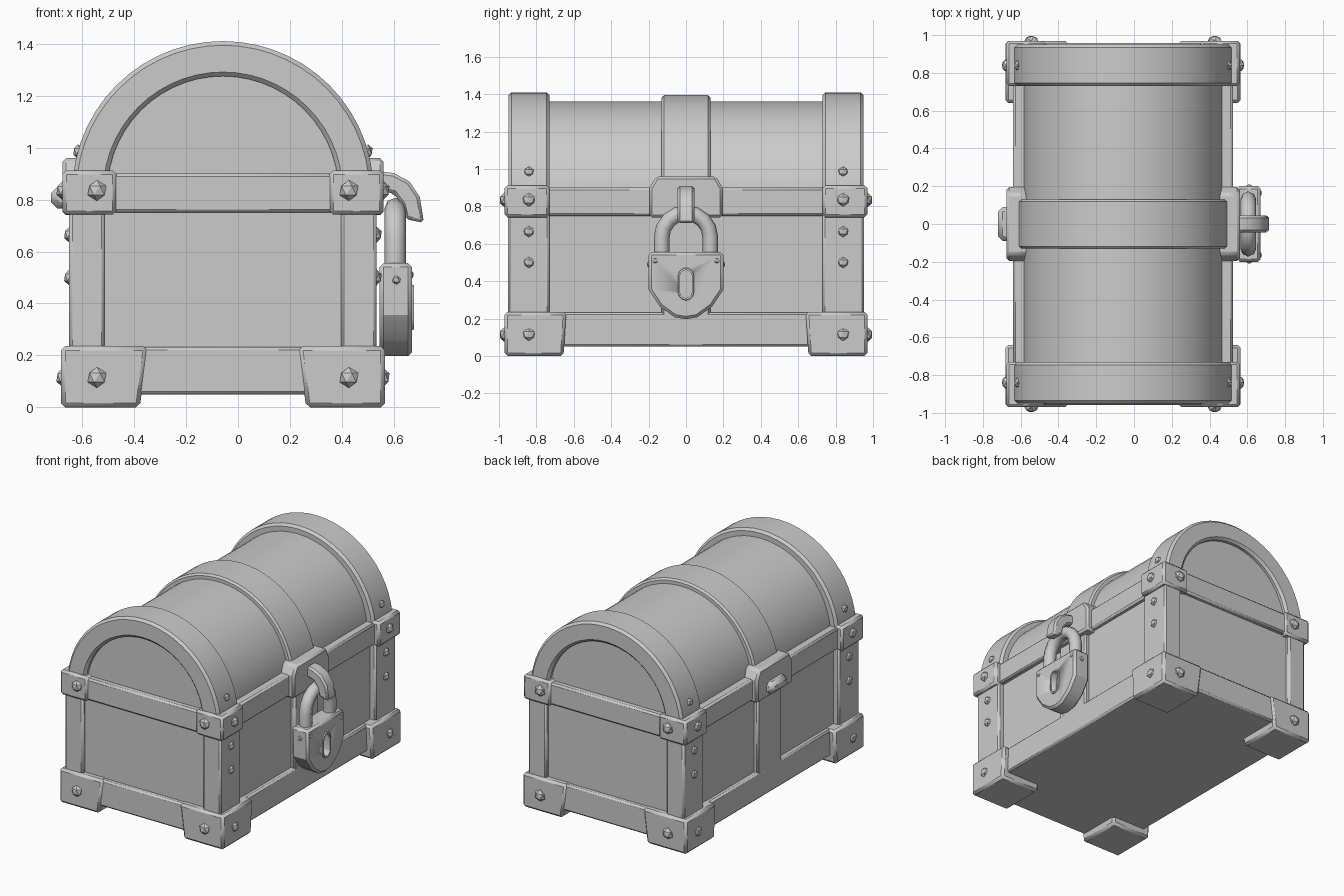
import bpy, bmesh, math
from mathutils import Vector

cube = bpy.data.objects.get("Cube")
if cube:
    bpy.data.objects.remove(cube, do_unlink=True)

CX = -0.058      # chest centre line
AXIS_Z = 0.83    # lid arch centre height
SIDES = (-1, 1)


def finish(name, bm, bevel=0.0, smooth=True):
    """Turn a bmesh into a bevelled, edge-aware smooth object."""
    bmesh.ops.recalc_face_normals(bm, faces=bm.faces)
    mesh = bpy.data.meshes.new(name)
    bm.to_mesh(mesh)
    bm.free()
    obj = bpy.data.objects.new(name, mesh)
    bpy.context.collection.objects.link(obj)
    if bevel:
        mod = obj.modifiers.new("Bevel", 'BEVEL')
        mod.width = bevel
        mod.segments = 1
        mod.limit_method = 'ANGLE'
        mod.angle_limit = math.radians(35)
    if smooth:
        bpy.ops.object.select_all(action='DESELECT')
        obj.select_set(True)
        bpy.context.view_layer.objects.active = obj
        bpy.ops.object.shade_smooth_by_angle(angle=math.radians(30))
    return obj


def box(name, xs, ys, zs, bevel=0.012):
    """Box from three (low, high) ranges; x is measured from the centre line."""
    bm = bmesh.new()
    bmesh.ops.create_cube(bm, size=1)
    for v in bm.verts:
        v.co = [(a + b) / 2 + c * (b - a)
                for c, (a, b) in zip(v.co, (xs, ys, zs))]
        v.co.x += CX
    return finish(name, bm, bevel)


def span(side, inner, outer):
    return tuple(sorted((side * inner, side * outer)))


def prism(name, points, place, low, high, bevel=0.01):
    """Extrude a 2D outline from low to high; place maps (u, v, depth) to 3D."""
    bm = bmesh.new()
    rings = [[bm.verts.new(place(u, v, d)) for u, v in points] for d in (low, high)]
    bm.faces.new(rings[0])
    bm.faces.new(rings[1])
    n = len(points)
    for i in range(n):
        j = (i + 1) % n
        bm.faces.new((rings[0][i], rings[0][j], rings[1][j], rings[1][i]))
    return finish(name, bm, bevel)


def half_circle(radius, steps=28):
    return [(radius * math.cos(math.pi * i / steps), radius * math.sin(math.pi * i / steps))
            for i in range(steps + 1)]


def along_y(u, v, d):
    return Vector((CX + u, d, AXIS_Z + v))


def along_x(u, v, d):
    return Vector((d, u, v))


def arch(name, inner, outer, low, high, bevel=0.012):
    """Half-round band, or a solid half cylinder when inner is zero."""
    outline = half_circle(outer)
    if inner:
        outline += half_circle(inner)[::-1]
    return prism(name, outline, along_y, low, high, bevel)


def stud(name, pos, normal, radius=0.04):
    """Faceted rivet flattened along its normal axis."""
    bm = bmesh.new()
    bmesh.ops.create_icosphere(bm, subdivisions=1, radius=radius)
    for v in bm.verts:
        v.co[normal] *= 0.72
        v.co += Vector(pos)
    return finish(name, bm, smooth=False)


# Body, base bands and rim bands
box("body", (-0.55, 0.55), (-0.925, 0.925), (0.055, 0.85))
box("base_band", (-0.582, 0.582), (-0.957, 0.957), (0.05, 0.233))
box("rim_band", (-0.582, 0.582), (-0.957, 0.957), (0.75, 0.9))
box("middle_strip", (-0.58, 0.58), (-0.13, 0.13), (0.2, 0.8))

# Domed lid with its hoops
arch("lid_barrel", 0, 0.53, -0.915, 0.915, 0)
arch("lid_middle_hoop", 0.5, 0.565, -0.13, 0.13)
for sy in SIDES:
    arch("lid_end_hoop", 0.445, 0.58, *span(sy, 0.73, 0.95), 0.016)

# Corner posts, feet and rim brackets with their rivets
for sx in SIDES:
    for sy in SIDES:
        box("corner_post", span(sx, 0.455, 0.592), span(sy, 0.73, 0.952), (0.1, 0.8))
        box("rim_bracket", span(sx, 0.41, 0.618), span(sy, 0.73, 0.97), (0.742, 0.912), 0.015)
        foot = box("foot", span(sx, 0.29, 0.623), span(sy, 0.64, 0.97), (0, 0.236), 0.016)
        for v in foot.data.vertices:
            if v.co.z < 0.1:
                if abs(v.co.x - CX) < 0.4:
                    v.co.x += sx * 0.03
                if abs(v.co.y) < 0.8:
                    v.co.y += sy * 0.015
        for z in (0.115, 0.835):
            stud("end_rivet", (CX + sx * 0.485, sy * 0.97, z), 1)
            stud("side_rivet", (CX + sx * 0.618, sy * 0.84, z), 0, 0.036)
        for z in (0.5, 0.665):
            stud("post_rivet", (CX + sx * 0.592, sy * 0.84, z), 0, 0.03)
        stud("hoop_rivet", (CX + sx * 0.558, sy * 0.84, 0.985), 0, 0.028)

# Hasp plates at the middle of both long sides
plate = [(-0.195, 0.74), (0.195, 0.74), (0.195, 0.9), (0.16, 0.96), (-0.16, 0.96), (-0.195, 0.9)]
for sx in SIDES:
    prism("hasp_plate", plate, along_x, *sorted((CX + sx * 0.5, CX + sx * 0.618)), 0.014)

# Hinge lug on the far side
box("hinge_lug", (-0.662, -0.58), (-0.09, 0.09), (0.765, 0.85), 0.025)

# Curved hook holding the padlock
hook = [(0.54, 0.91), (0.6, 0.902), (0.66, 0.87), (0.7, 0.81), (0.716, 0.71),
        (0.645, 0.725), (0.632, 0.78), (0.6, 0.822), (0.54, 0.84)]
prism("hasp_hook", hook, lambda u, v, d: Vector((u, d, v)), -0.045, 0.045, 0.012)

# Padlock body with a cut keyhole
lock = [(-0.2, 0.555), (0.2, 0.555), (0.2, 0.355), (0.14, 0.265), (0.06, 0.207), (0, 0.197),
        (-0.06, 0.207), (-0.14, 0.265), (-0.2, 0.355)]
body = prism("padlock_body", lock, along_x, 0.545, 0.67, 0.015)


def slot(width, half_height):
    """Upright rounded slot outline around the keyhole centre."""
    top = half_circle(width, 6)
    up = [(u, 0.385 + half_height - width + v) for u, v in top]
    return up + [(-u, 0.77 - v) for u, v in up]


cutter = prism("keyhole_cutter", slot(0.032, 0.075), along_x, 0.63, 0.75, 0)
cutter.hide_render = True
cut = body.modifiers.new("Keyhole", 'BOOLEAN')
cut.operation = 'DIFFERENCE'
cut.solver = 'EXACT'
cut.object = cutter
bpy.context.view_layer.objects.active = body
for mod in [m.name for m in body.modifiers]:
    bpy.ops.object.modifier_apply(modifier=mod)
bpy.data.objects.remove(cutter, do_unlink=True)

# Raised keyhole rim
rim = bmesh.new()
loops = [[rim.verts.new(along_x(u, v, d)) for u, v in slot(w, h)]
         for w, h, d in ((0.045, 0.09, 0.665), (0.04, 0.085, 0.677),
                         (0.032, 0.075, 0.677), (0.032, 0.075, 0.64))]
for a, b in zip(loops, loops[1:]):
    for i in range(len(a)):
        j = (i + 1) % len(a)
        rim.faces.new((a[i], a[j], b[j], b[i]))
finish("keyhole_rim", rim)
for sy in SIDES:
    stud("padlock_rivet", (0.665, sy * 0.165, 0.51), 0, 0.018)
    stud("padlock_side_rivet", (0.61, sy * 0.198, 0.49), 1, 0.018)

# Shackle swept along a U-shaped path
path = [(0.13, 0.52)] + [(u, 0.635 + v) for u, v in half_circle(0.13, 8)] + [(-0.13, 0.52)]
curve = bpy.data.curves.new("shackle", 'CURVE')
curve.dimensions = '3D'
curve.bevel_depth = 0.042
curve.bevel_resolution = 2
curve.use_fill_caps = True
spline = curve.splines.new('POLY')
spline.points.add(len(path) - 1)
for point, (y, z) in zip(spline.points, path):
    point.co = (0.605, y, z, 1)
    point.radius = 1
shackle = bpy.data.objects.new("shackle", curve)
bpy.context.collection.objects.link(shackle)
